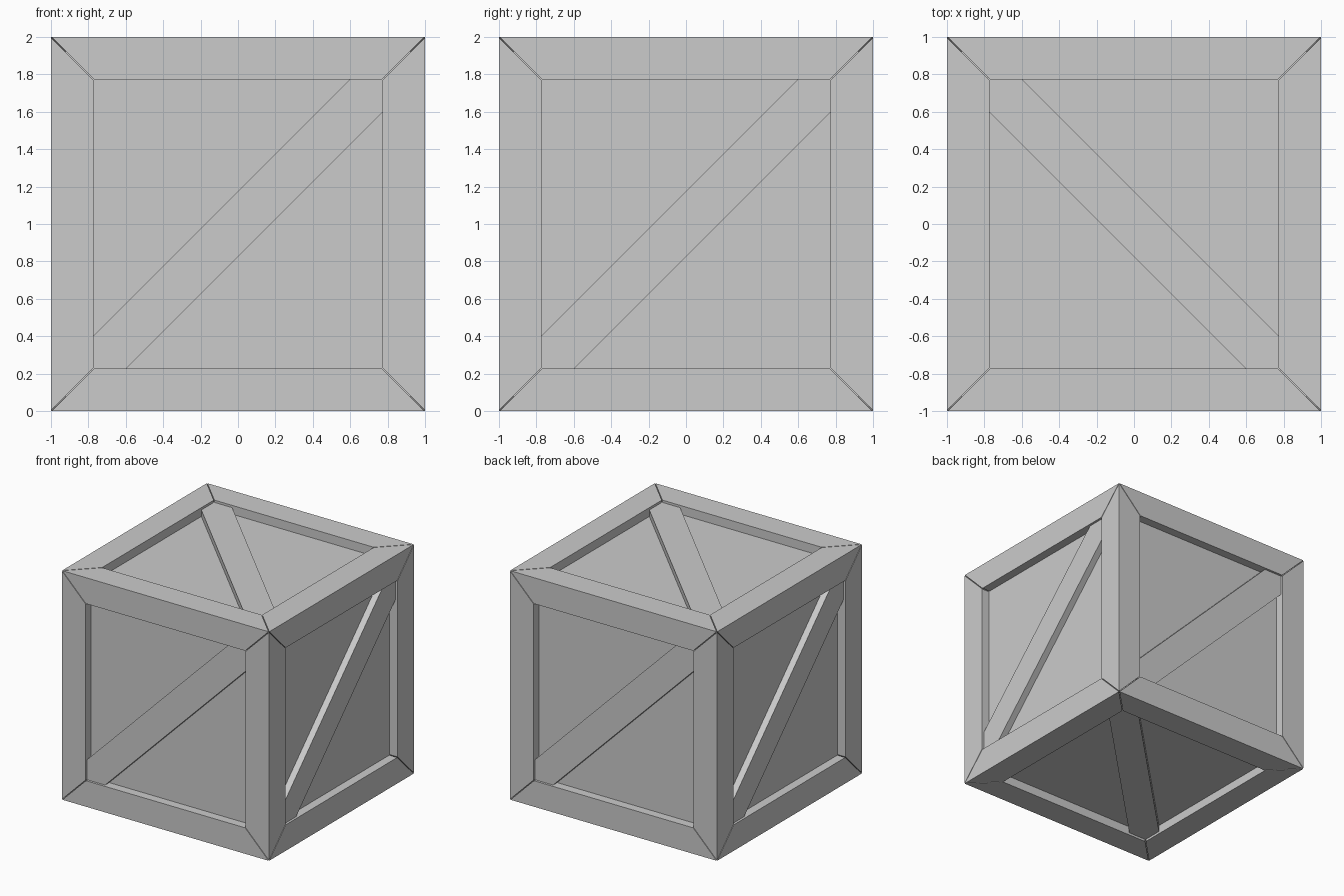
import bpy, bmesh
from math import radians
from mathutils import Matrix

if "Cube" in bpy.data.objects:
    bpy.data.objects.remove(bpy.data.objects["Cube"])

H = 1.0         # half size of the crate
W = 0.227       # frame beam width
GAP = 0.004     # small open joint at the mitres
PANEL = 0.923   # half size of the recessed panels
BRACE = 0.98    # distance of brace surface from the centre
OFF = 0.175     # half width of the brace, measured along the frame
UP = Matrix.Translation((0, 0, H))


def rot(deg, axis):
    return Matrix.Rotation(radians(deg), 4, axis)


def make(name, verts, faces, matrix):
    bm = bmesh.new()
    vs = [bm.verts.new(v) for v in verts]
    for f in faces:
        bm.faces.new([vs[i] for i in f])
    bm.transform(UP @ matrix)
    bmesh.ops.recalc_face_normals(bm, faces=bm.faces)
    mesh = bpy.data.meshes.new(name)
    bm.to_mesh(mesh)
    bm.free()
    obj = bpy.data.objects.new(name, mesh)
    bpy.context.collection.objects.link(obj)
    return obj


# Recessed panels: one inner box
bpy.ops.mesh.primitive_cube_add(size=2 * PANEL, location=(0, 0, H))
bpy.context.object.name = "inner_panels"

# Frame beams: square section, both ends mitred in two directions
section = [(-H, H), (-H + W, H), (-H + W, H - W), (-H, H - W)]
beam_verts = []
for side in (-1, 1):
    for i, (y, z) in enumerate(section):
        reach = H - GAP - (0 if i == 0 else W)
        beam_verts.append((side * reach, y, z))
beam_faces = [(i, (i + 1) % 4, (i + 1) % 4 + 4, i + 4) for i in range(4)]
beam_faces += [(0, 1, 2), (0, 2, 3), (4, 5, 6), (4, 6, 7)]

axes = {"x": Matrix.Identity(4), "y": rot(90, 'Z'), "z": rot(90, 'Y')}
for axis, turn in axes.items():
    for k in range(4):
        make(f"frame_beam_{axis}_{k + 1}", beam_verts, beam_faces,
             turn @ rot(90 * k, 'X'))

# Diagonal braces: a six-sided board tucked slightly into the frame
e = H - W + 0.01
outline = [(-e, -e), (OFF - e, -e), (e, e - OFF),
           (e, e), (e - OFF, e), (-e, OFF - e)]
brace_verts = [(u, y, v) for y in (-BRACE, -PANEL + 0.02) for u, v in outline]
brace_faces = [tuple(range(6)), tuple(range(6, 12))]
brace_faces += [(i, (i + 1) % 6, (i + 1) % 6 + 6, i + 6) for i in range(6)]

sides = {
    "front": Matrix.Identity(4),
    "right": rot(90, 'Z'),
    "back": rot(180, 'Z'),
    "left": rot(270, 'Z'),
    "top": rot(90, 'Z') @ rot(-90, 'X'),
    "bottom": rot(90, 'Z') @ rot(90, 'X'),
}
for name, m in sides.items():
    make(f"{name}_brace", brace_verts, brace_faces, m)
